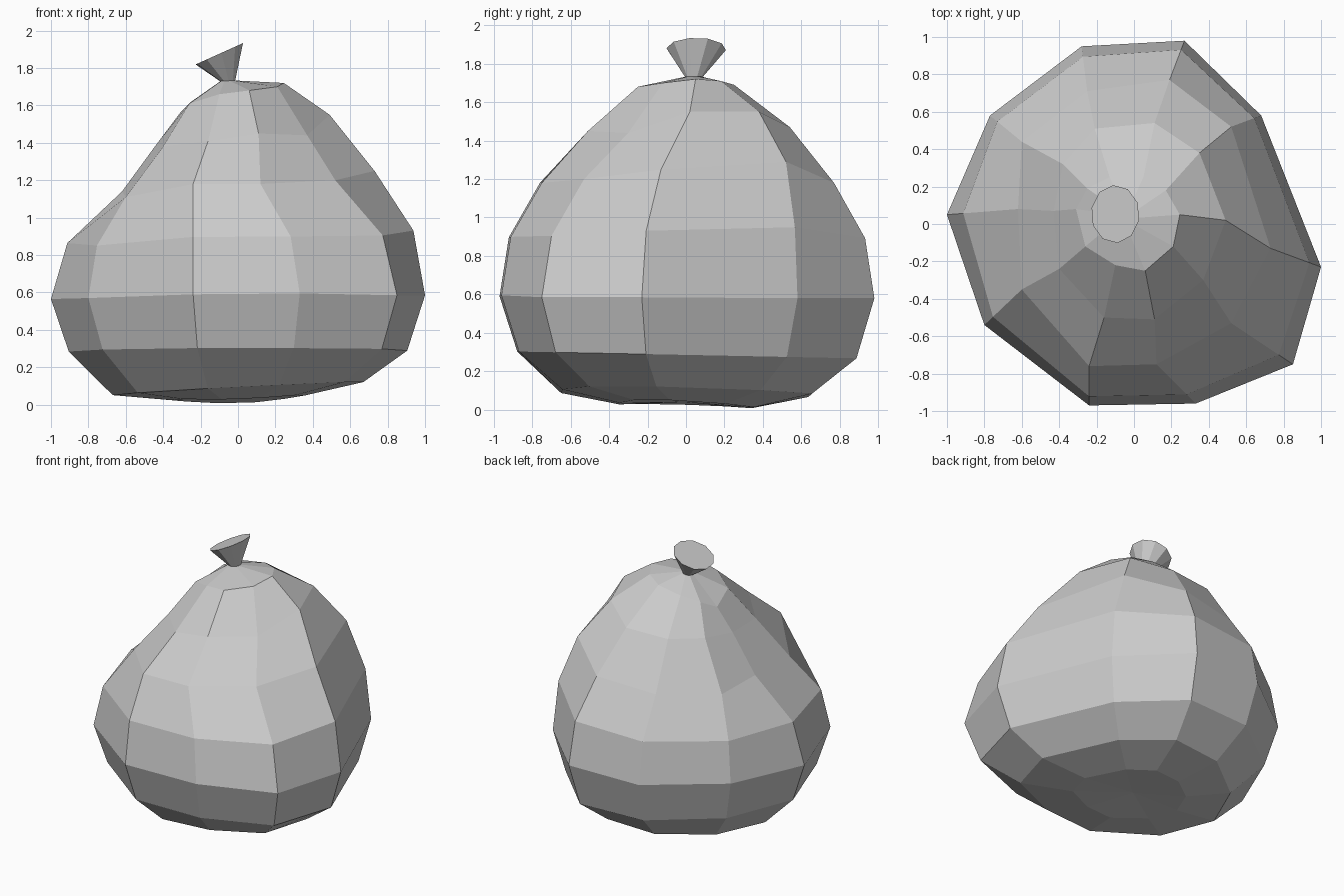
import bpy, bmesh
from math import cos, sin, radians
from mathutils import Vector

if "Cube" in bpy.data.objects:
    bpy.data.objects.remove(bpy.data.objects["Cube"])

SIDES = 10


def loft(name, rings, cap_z=None):
    """Skin a stack of rings; close the bottom with a fan or n-gon, the top with an n-gon."""
    bm = bmesh.new()
    loops = [[bm.verts.new(p) for p in ring] for ring in rings]
    for a, b in zip(loops, loops[1:]):
        for i in range(SIDES):
            j = (i + 1) % SIDES
            bm.faces.new((a[i], a[j], b[j], b[i]))
    bm.faces.new(loops[-1])
    if cap_z is None:
        bm.faces.new(loops[0][::-1])
    else:
        mid = sum((v.co for v in loops[0]), Vector()) / SIDES
        c = bm.verts.new((mid.x, mid.y, cap_z))
        for i in range(SIDES):
            bm.faces.new((c, loops[0][(i + 1) % SIDES], loops[0][i]))
    bmesh.ops.recalc_face_normals(bm, faces=bm.faces)
    me = bpy.data.meshes.new(name)
    bm.to_mesh(me)
    bm.free()
    ob = bpy.data.objects.new(name, me)
    bpy.context.collection.objects.link(ob)
    return ob


def ellipse(cx, cy, z, rx, ry, slope=0):
    """Ten-sided oval, tilted along x."""
    pts = []
    for i in range(SIDES):
        a = radians(-13 + 36 * i)
        x = cx + rx * cos(a)
        pts.append((x, cy + ry * sin(a), z + slope * (x - cx)))
    return pts


def blend(a, b, t, tz):
    """Outline between two key outlines, with its own factor for height."""
    return [Vector(p).lerp(q, t).to_2d().to_tuple() + (p[2] + (q[2] - p[2]) * tz,)
            for p, q in zip(a, b)]


def scaled(a, s, z, sx=0, sy=0, bow=0):
    """Smaller copy of an outline on a tilted, slightly bowed level."""
    return [(x * s, y * s, z + (sx * x + sy * y + bow * abs(x)) * s) for x, y, _ in a]


# Key outlines, counter-clockwise from the right-hand corner
belly = [(1, -.23, .585), (.68, .58, .58), (.27, .98, .58), (-.28, .95, .57),
         (-.77, .58, .57), (-1, .05, .565), (-.8, -.54, .57), (-.24, -.97, .59),
         (.33, -.96, .595), (.85, -.75, .585)]
waist = [(.73, -.13, 1.25), (.52, .52, 1.29), (.19, .77, 1.18), (-.25, .71, 1.14),
         (-.60, .44, 1.13), (-.62, .08, 1.14), (-.6, -.35, 1.11), (-.24, -.76, 1.18),
         (.12, -.75, 1.18), (.52, -.53, 1.2)]
shoulder = [(.49, .02, 1.55), (.35, .38, 1.55), (.11, .54, 1.47), (-.21, .51, 1.46),
            (-.38, .32, 1.44), (-.43, .07, 1.40), (-.40, -.24, 1.38), (-.16, -.5, 1.41),
            (.11, -.51, 1.45), (.37, -.3, 1.44)]
crown = [(.245, .05, 1.72), (.17, .18, 1.71), (.05, .25, 1.69), (-.13, .25, 1.66),
         (-.25, .19, 1.62), (-.31, .08, 1.56), (-.26, -.12, 1.61), (-.10, -.22, 1.66),
         (.06, -.25, 1.68), (.21, -.12, 1.70)]

# Bag body
loft("bag_body", [
    scaled(belly, .36, .015, .03, -.03, .06),
    scaled(belly, .67, .085, .05, -.015),
    scaled(belly, .905, .285, 0, -.02),
    belly,
    blend(belly, waist, .23, .52),
    waist,
    shoulder,
    crown,
    ellipse(-.05, .04, 1.733, .04, .04),
], cap_z=.04)

# Gathered, flared top above the tie
loft("tied_top", [
    ellipse(-.05, .04, 1.72, .033, .038),
    ellipse(-.10, .053, 1.876, .13, .155, .45),
])
